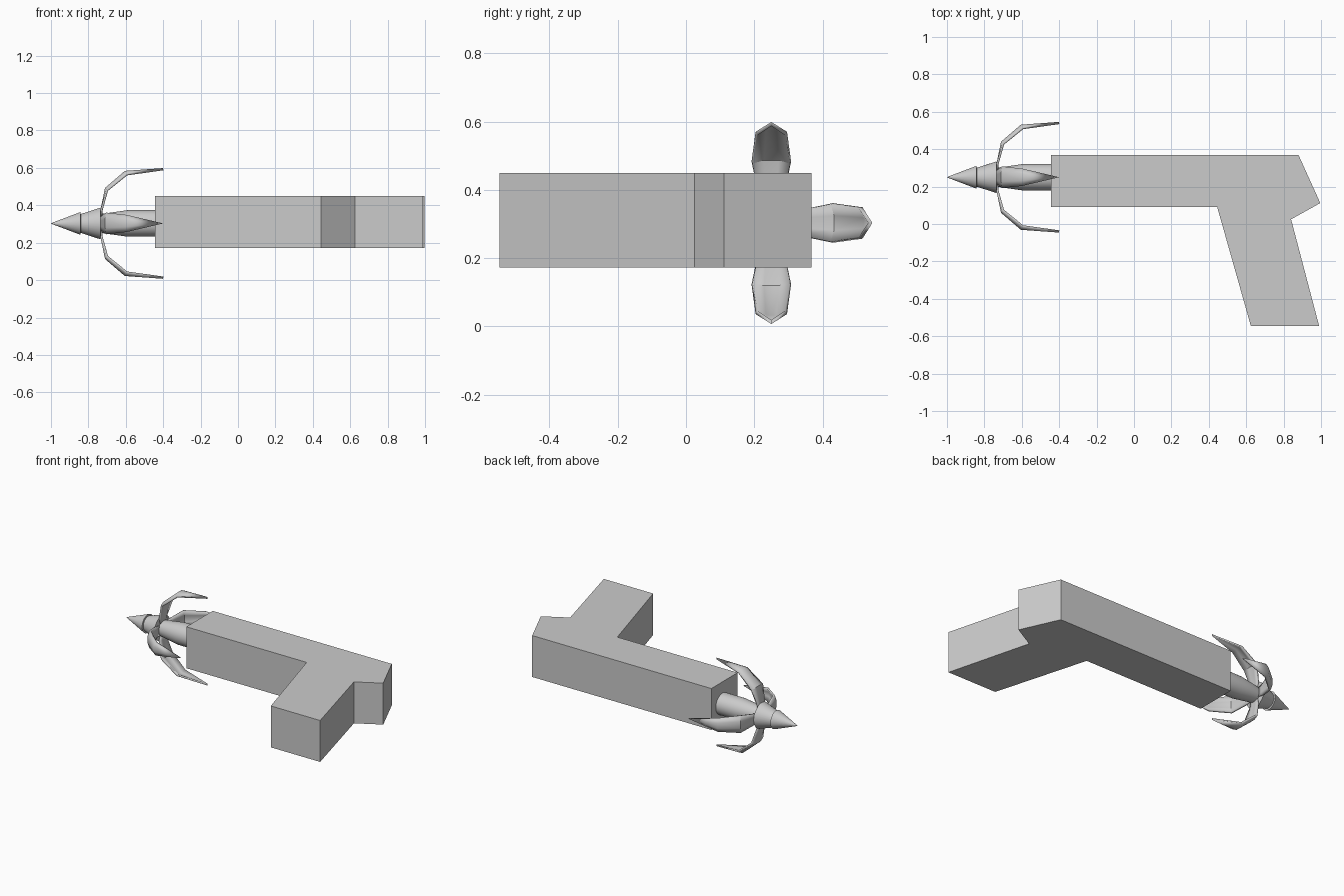
import bpy, math
from mathutils import Vector, Matrix

if "Cube" in bpy.data.objects:
    bpy.data.objects.remove(bpy.data.objects["Cube"])

AXIS_Y, AXIS_Z = 0.25, 0.303


def make_mesh(name, verts, faces):
    mesh = bpy.data.meshes.new(name)
    mesh.from_pydata(verts, [], faces)
    mesh.update()
    ob = bpy.data.objects.new(name, mesh)
    bpy.context.collection.objects.link(ob)
    return ob


def smooth(ob, angle):
    bpy.ops.object.select_all(action='DESELECT')
    ob.select_set(True)
    bpy.context.view_layer.objects.active = ob
    bpy.ops.object.shade_smooth_by_angle(angle=math.radians(angle))


def prism(name, outline, z0, z1):
    n = len(outline)
    verts = [(x, y, z) for z in (z0, z1) for x, y in outline]
    faces = [tuple(reversed(range(n))), tuple(range(n, 2 * n))]
    faces += [(i, (i + 1) % n, n + (i + 1) % n, n + i) for i in range(n)]
    return make_mesh(name, verts, faces)


def lathe(name, profile, seg=32):
    # revolve (x, radius) points around the barrel axis, capped at both ends
    verts, faces = [], []
    for x, r in profile:
        for k in range(seg):
            a = 2 * math.pi * k / seg
            verts.append((x, AXIS_Y + r * math.cos(a), AXIS_Z + r * math.sin(a)))
    for j in range(len(profile) - 1):
        for k in range(seg):
            k2 = (k + 1) % seg
            faces.append((j * seg + k, (j + 1) * seg + k, (j + 1) * seg + k2, j * seg + k2))
    faces.append(tuple(range(seg)))
    last = (len(profile) - 1) * seg
    faces.append(tuple(reversed(range(last, last + seg))))
    ob = make_mesh(name, verts, faces)
    smooth(ob, 30)
    return ob


# body with angled grip, one extruded outline
prism("body_and_grip", [(-0.445, 0.09), (0.445, 0.09), (0.625, -0.546), (0.99, -0.546),
                        (0.84, 0.025), (0.996, 0.112), (0.88, 0.368), (-0.445, 0.368)],
      0.172, 0.449)

# launcher shaft and two-stage pointed head
lathe("shaft", [(-0.735, 0.05), (-0.71, 0.054), (-0.59, 0.071), (-0.43, 0.071)])
lathe("head_collar", [(-0.85, 0.047), (-0.735, 0.085), (-0.73, 0.05)])
lathe("head_tip", [(-1.0, 0.001), (-0.842, 0.061), (-0.84, 0.045)])

# four curved claws: stations of (x, radius, half width, edge drop)
stations = [(-0.737, 0.03, 0.03, 0.0), (-0.735, 0.075, 0.036, 0.0), (-0.711, 0.19, 0.058, 0.010),
            (-0.605, 0.281, 0.046, 0.014)]
for i in range(4):
    verts, faces = [], []
    for x, r, w, d in stations:
        verts += [(x + d * 0.6, -w, r - d), (x, -w * 0.4, r), (x, w * 0.4, r), (x + d * 0.6, w, r - d)]
    for j in range(len(stations) - 1):
        faces += [(4 * j + k, 4 * j + k + 1, 4 * j + k + 5, 4 * j + k + 4) for k in range(3)]
    verts.append((-0.4, 0, 0.296))
    last = 4 * (len(stations) - 1)
    faces += [(last + k, last + k + 1, len(verts) - 1) for k in range(3)]
    rot = Matrix.Rotation(i * math.pi / 2, 3, 'X')
    verts = [rot @ Vector(v) + Vector((0, AXIS_Y, AXIS_Z)) for v in verts]
    claw = make_mesh(f"claw_{i + 1}", verts, [tuple(reversed(f)) for f in faces])
    if claw.data.polygons[0].normal.x > 0:
        claw.data.flip_normals()
    mod = claw.modifiers.new("thickness", 'SOLIDIFY')
    mod.thickness = 0.012
    mod.offset = -1
    smooth(claw, 35)
